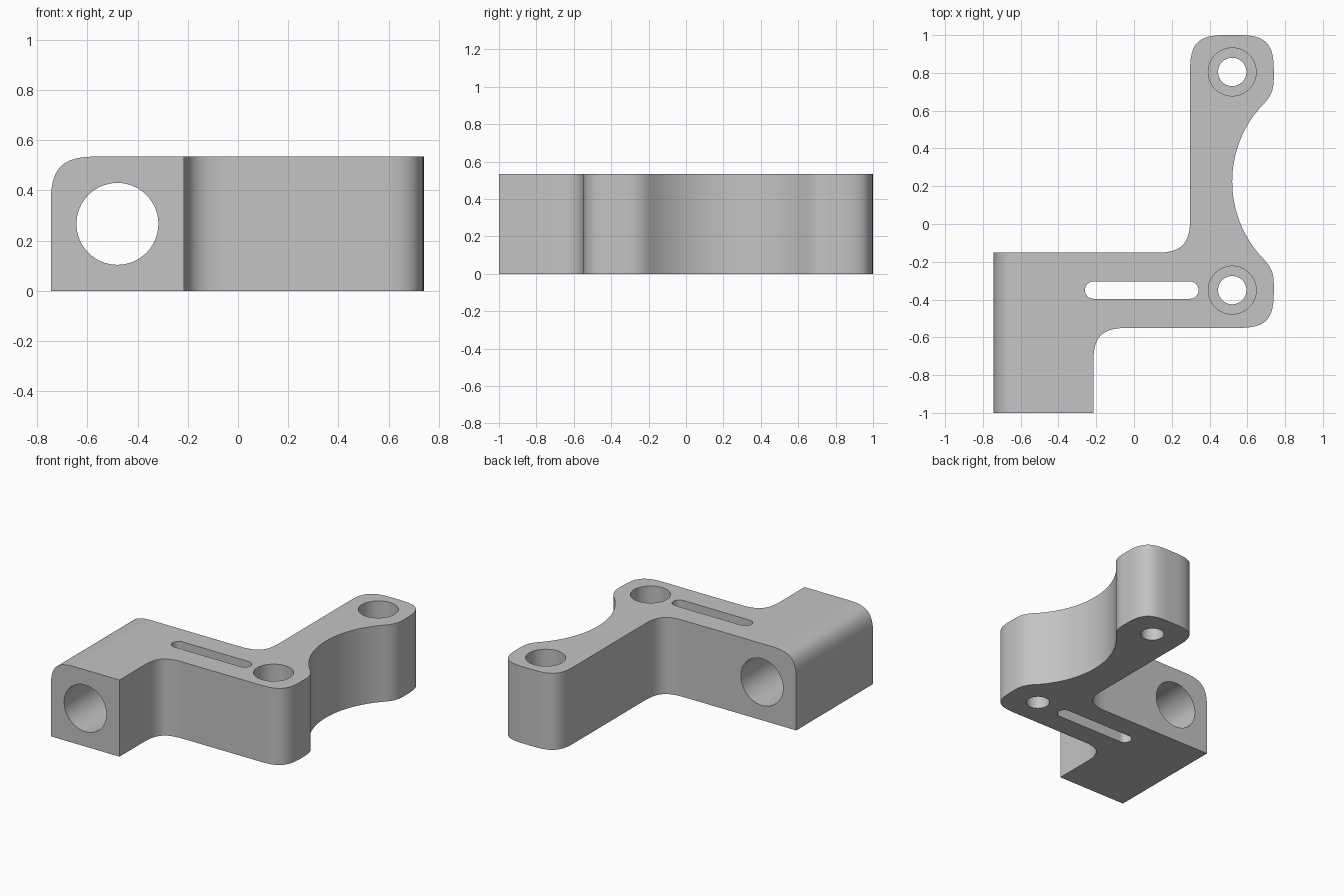
import bpy, bmesh, math
from mathutils import Vector

cube = bpy.data.objects.get("Cube")
if cube:
    bpy.data.objects.remove(cube, do_unlink=True)

HEIGHT = 0.535
SOFT = 0.18      # reach of the soft corner blends
TIGHT = 0.078    # reach of the blends beside the scallop

grey = bpy.data.materials.new("grey plastic")
grey.use_nodes = True
grey.diffuse_color = (0.55, 0.55, 0.55, 1)
grey.node_tree.nodes["Principled BSDF"].inputs["Base Color"].default_value = (0.55, 0.55, 0.55, 1)


def soften(corners, steps=12, pull=0.75):
    """Replace each (x, y, reach) corner by a smooth blend; reach 0 stays sharp."""
    out = []
    for i, (x, y, reach) in enumerate(corners):
        c = Vector((x, y))
        if not reach:
            out.append(c)
            continue
        before = Vector(corners[i - 1][:2])
        after = Vector(corners[(i + 1) % len(corners)][:2])
        a = c + (before - c).normalized() * reach
        b = c + (after - c).normalized() * reach
        p, q = a.lerp(c, pull), b.lerp(c, pull)
        for s in range(steps + 1):
            t = s / steps
            u = 1 - t
            out.append(a * u**3 + p * 3 * u * u * t + q * 3 * u * t * t + b * t**3)
    return out


def arc(cx, cy, r, start, end, steps, trim=0):
    """Points on an arc, angles in degrees; trim drops points at both ends."""
    angles = [math.radians(start + (end - start) * i / steps) for i in range(trim, steps + 1 - trim)]
    return [Vector((cx + r * math.cos(a), cy + r * math.sin(a))) for a in angles]


def circle(cx, cy, r):
    return arc(cx, cy, r, 0, 360, 64)[:-1]


def prism(name, points, low, high, along="Z"):
    """Extrude a closed profile along Z (x, y profile) or Y (x, z profile)."""
    place = (lambda p, h: (p.x, p.y, h)) if along == "Z" else (lambda p, h: (p.x, h, p.y))
    bm = bmesh.new()
    rings = [[bm.verts.new(place(p, h)) for p in points] for h in (low, high)]
    n = len(points)
    for ring in rings:
        bm.faces.new(ring)
    for i in range(n):
        j = (i + 1) % n
        bm.faces.new((rings[0][i], rings[0][j], rings[1][j], rings[1][i]))
    bmesh.ops.recalc_face_normals(bm, faces=bm.faces)
    mesh = bpy.data.meshes.new(name)
    bm.to_mesh(mesh)
    bm.free()
    mesh.materials.append(grey)
    obj = bpy.data.objects.new(name, mesh)
    bpy.context.collection.objects.link(obj)
    return obj


def combine(target, tool, operation):
    """Apply a boolean and discard its tool."""
    tool.hide_render = True
    bpy.context.view_layer.objects.active = target
    mod = target.modifiers.new(tool.name, "BOOLEAN")
    mod.operation, mod.solver, mod.object = operation, "EXACT", tool
    bpy.ops.object.modifier_apply(modifier=mod.name)
    bpy.data.objects.remove(tool, do_unlink=True)


# Bracket plan: clamp block, cross arm and upright arm with a round scallop
scallop = [(p.x, p.y, 0) for p in arc(1.112, 0.225, 0.592, 224, 136, 32, trim=1)]
plan = [
    (-0.745, -1, 0), (-0.215, -1, 0), (-0.215, -0.55, SOFT), (0.74, -0.55, SOFT),
    (0.74, -0.242, TIGHT), *scallop, (0.74, 0.692, TIGHT),
    (0.74, 1, SOFT), (0.297, 1, SOFT), (0.297, -0.152, SOFT), (-0.745, -0.152, 0),
]
bracket = prism("bracket", soften(plan), 0, HEIGHT)

# Rolled upper edge on the outer side of the clamp block
side = [(-0.745, 0, 0), (1, 0, 0), (1, HEIGHT, 0), (-0.745, HEIGHT, SOFT)]
combine(bracket, prism("rolled_edge", soften(side), -1.2, 1.2, "Y"), "INTERSECT")

# Rod bore through the clamp block
combine(bracket, prism("rod_bore", circle(-0.48, 0.267, 0.163), -1.2, 0.2, "Y"), "DIFFERENCE")

# Counterbored screw holes
for y in (-0.35, 0.805):
    combine(bracket, prism("screw_hole", circle(0.52, y, 0.075), -0.1, 0.7), "DIFFERENCE")
    combine(bracket, prism("screw_recess", circle(0.52, y, 0.127), 0.24, 0.7), "DIFFERENCE")

# Long slot through the cross arm
slot = arc(0.296, -0.35, 0.046, -90, 90, 16) + arc(-0.214, -0.35, 0.046, 90, 270, 16)
combine(bracket, prism("slot", slot, -0.1, 0.7), "DIFFERENCE")

# Smooth curved walls, crisp edges
bpy.ops.object.select_all(action="DESELECT")
bracket.select_set(True)
bpy.context.view_layer.objects.active = bracket
bpy.ops.object.shade_smooth_by_angle(angle=math.radians(30))
weighted = bracket.modifiers.new("flat_face_normals", "WEIGHTED_NORMAL")
weighted.keep_sharp = True
